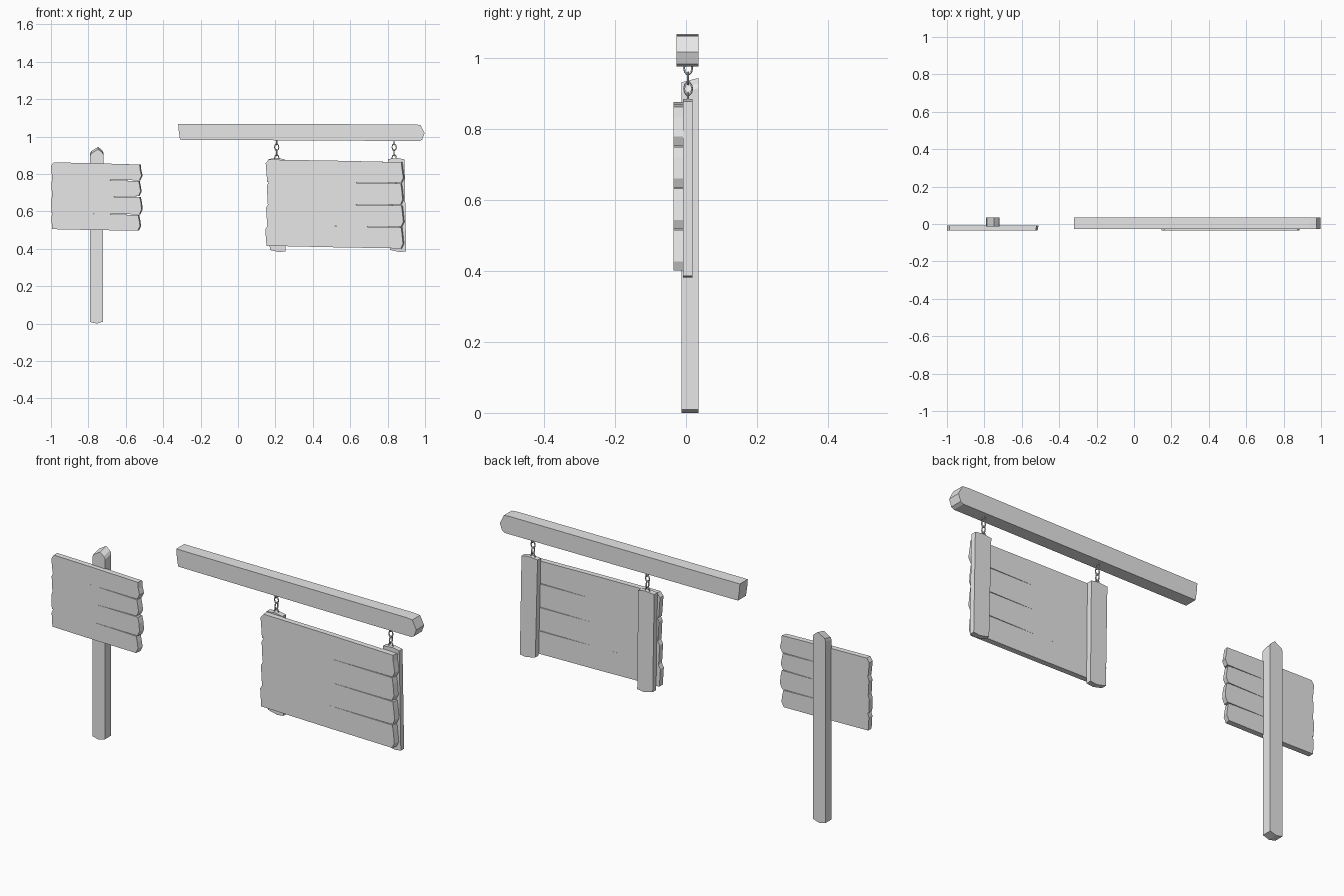
import bpy
import bmesh
import math
from mathutils import Matrix

cube = bpy.data.objects.get("Cube")
if cube:
    bpy.data.objects.remove(cube)

GREY = 0.8
mat = bpy.data.materials.new("plain grey")
mat.use_nodes = True
mat.diffuse_color = (GREY, GREY, GREY, 1)
mat.node_tree.nodes["Principled BSDF"].inputs["Base Color"].default_value = (GREY, GREY, GREY, 1)


def finish(name, bm):
    bmesh.ops.recalc_face_normals(bm, faces=bm.faces)
    mesh = bpy.data.meshes.new(name)
    bm.to_mesh(mesh)
    bm.free()
    mesh.materials.append(mat)
    obj = bpy.data.objects.new(name, mesh)
    bpy.context.collection.objects.link(obj)
    return obj


def prism(name, outline, y0, y1, tweak=None):
    """Extrude an x-z outline from y0 (front) to y1; tweak moves the front points."""
    bm = bmesh.new()
    front = [bm.verts.new((x, y0, z)) for x, z in outline]
    back = [bm.verts.new((x, y1, z)) for x, z in outline]
    bm.faces.new(front)
    bm.faces.new(back[::-1])
    for i in range(len(front)):
        j = (i + 1) % len(front)
        bm.faces.new((front[i], front[j], back[j], back[i]))
    if tweak:
        for v in front:
            tweak(v.co)
    return finish(name, bm)


def plank(name, left, right, top, bottom, gap, nick):
    """Board with a worn right end; top and bottom are (left z, right z)."""
    zt, zb = top[1] - gap, bottom[1] + gap
    middle = (left + right) / 2
    outline = [
        (left + nick, top[0]), (left, top[0] - 0.02), (left + nick / 2, bottom[0]),
        (middle, (bottom[0] + bottom[1]) / 2), (right - 0.012, zb),
        (right, zb + 0.025), (right - nick / 2, zt - 0.03), (right - 0.01, zt),
        (middle, (top[0] + top[1]) / 2)]

    def wear(co):
        if co.x > right - 0.02:
            co.x -= 0.006
    prism(name, outline, -0.035, -0.008, wear)


def board(name, edges, ends):
    """Stack planks between successive edge heights."""
    for i, (left, right, nick) in enumerate(ends):
        plank(f"{name}_plank_{i + 1}", left, right, edges[i], edges[i + 1], 0.002, nick)


# Standing signpost
def lower_front(co):
    if co.z > 0.9:
        co.z -= 0.012


prism("post", [(-0.79, 0.008), (-0.755, 0), (-0.722, 0.01), (-0.72, 0.915),
               (-0.727, 0.928), (-0.748, 0.944), (-0.785, 0.922), (-0.79, 0.91)],
      -0.013, 0.035, lower_front)
board("small_sign",
      [(0.862, 0.852), (0.773, 0.764), (0.679, 0.679), (0.592, 0.582), (0.505, 0.495)],
      [(-1.0, -0.51, 0.014), (-0.998, -0.515, 0.008),
       (-1.0, -0.51, 0.006), (-0.998, -0.518, 0.008)])

# Hanging sign
board("large_sign",
      [(0.877, 0.865), (0.757, 0.752), (0.64, 0.634), (0.524, 0.517), (0.416, 0.4)],
      [(0.148, 0.89, 0.016), (0.154, 0.886, 0.01),
       (0.15, 0.89, 0.012), (0.146, 0.888, 0.012)])
for side, x, lean in (("right", 0.162, 0.008), ("left", 0.802, 0.012)):
    prism(f"{side}_batten",
          [(x + lean, 0.394), (x + lean + 0.05, 0.382), (x + lean + 0.085, 0.386),
           (x + 0.088, 0.878), (x + 0.05, 0.885), (x, 0.88)], -0.008, 0.018)

# Overhead beam with a pointed left end
prism("beam", [(-0.31, 0.983), (0.97, 0.976), (0.985, 0.984), (0.997, 1.018),
               (0.975, 1.062), (0.94, 1.065), (-0.32, 1.068), (-0.317, 1.03)],
      -0.027, 0.035)


# Chains of alternating oval links
def link(name, x, z, turn):
    ring, tube = 10, 5
    bm = bmesh.new()
    loops = []
    for i in range(ring):
        a = math.tau * i / ring
        loop = []
        for j in range(tube):
            b = math.tau * j / tube
            r = 0.003 * math.cos(b)
            loop.append(bm.verts.new(((0.011 + r) * math.cos(a), 0.003 * math.sin(b),
                                      (0.018 + r) * math.sin(a))))
        loops.append(loop)
    for i in range(ring):
        p, q = loops[i], loops[(i + 1) % ring]
        for j in range(tube):
            k = (j + 1) % tube
            bm.faces.new((p[j], q[j], q[k], p[k]))
    place = Matrix.Translation((x, 0.006, z)) @ Matrix.Rotation(turn, 4, "Z")
    bm.transform(place)
    finish(name, bm)


for side, x in (("right", 0.207), ("left", 0.835)):
    for i in range(4):
        link(f"{side}_chain_link_{i + 1}", x, 0.972 - i * 0.029,
             math.pi / 2 if i % 2 == 0 else 0)
